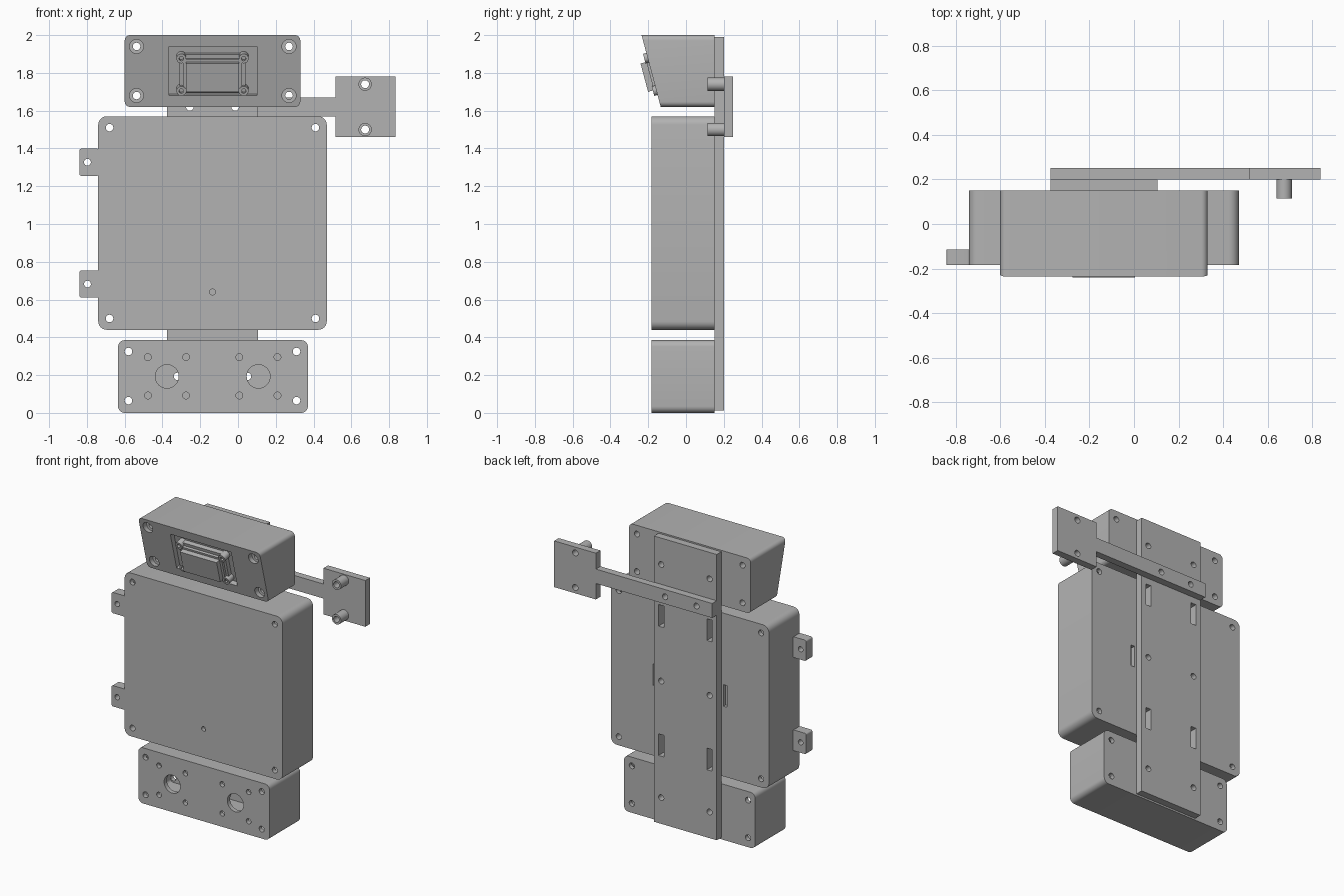
import bpy, bmesh, math
from mathutils import Matrix

cube = bpy.data.objects.get("Cube")
if cube:
    bpy.data.objects.remove(cube, do_unlink=True)

grey = bpy.data.materials.new("plain grey")
grey.use_nodes = True
grey.diffuse_color = (0.45, 0.45, 0.45, 1)
grey.node_tree.nodes["Principled BSDF"].inputs["Base Color"].default_value = (0.45, 0.45, 0.45, 1)

MID = -0.135          # x of the vertical centre line of the stack
BACK = 0.15           # rear face of the three housings
TILT = math.atan2(0.1, 0.375)
FACE = Matrix.Translation((0, -0.182, 1.8)) @ Matrix.Rotation(TILT, 4, 'X')


def circle(x, z, r, n=24):
    return [(x + r * math.cos(2 * math.pi * i / n), z + r * math.sin(2 * math.pi * i / n)) for i in range(n)]


def rect(x0, x1, z0, z1, r=0, n=6):
    if not r:
        return [(x0, z0), (x1, z0), (x1, z1), (x0, z1)]
    pts = []
    centres = [(x1 - r, z1 - r), (x0 + r, z1 - r), (x0 + r, z0 + r), (x1 - r, z0 + r)]
    for k, (cx, cz) in enumerate(centres):
        for i in range(n + 1):
            a = math.pi / 2 * (k + i / n)
            pts.append((cx + r * math.cos(a), cz + r * math.sin(a)))
    return pts


def prism(name, outline, y0, y1, matrix=None):
    """Extrude an x-z outline from y0 to y1."""
    bm = bmesh.new()
    face = bm.faces.new([bm.verts.new((x, y0, z)) for x, z in outline])
    grown = bmesh.ops.extrude_face_region(bm, geom=[face])["geom"]
    bmesh.ops.translate(bm, vec=(0, y1 - y0, 0), verts=[v for v in grown if isinstance(v, bmesh.types.BMVert)])
    bmesh.ops.recalc_face_normals(bm, faces=bm.faces)
    if matrix:
        bm.transform(matrix)
    mesh = bpy.data.meshes.new(name)
    bm.to_mesh(mesh)
    bm.free()
    mesh.materials.append(grey)
    obj = bpy.data.objects.new(name, mesh)
    bpy.context.collection.objects.link(obj)
    return obj


def cut(obj, outline, y0, y1, matrix=None):
    """Remove an extruded outline from a part."""
    tool = prism("cutter", outline, y0, y1, matrix)
    tool.hide_render = True
    mod = obj.modifiers.new("cut", 'BOOLEAN')
    mod.operation = 'DIFFERENCE'
    mod.solver = 'EXACT'
    mod.object = tool
    bpy.context.view_layer.objects.active = obj
    bpy.ops.object.modifier_apply(modifier=mod.name)
    bpy.data.objects.remove(tool, do_unlink=True)


def grid(xs, zs):
    return [(x, z) for x in xs for z in zs]


PLATE_X = (MID - 0.185, MID + 0.185)
SLOT_Z = (1.45, 0.555)

# Main housing: hollow box with screw holes and rear slots
main = prism("main_housing", rect(-0.74, 0.47, 0.44, 1.57, 0.045), -0.183, BACK)
cut(main, rect(-0.7, 0.43, 0.48, 1.53, 0.03), -0.153, 0.12)
for x, z in grid((-0.68, 0.41), (0.5, 1.51)):
    cut(main, circle(x, z, 0.02), -0.5, 0.5)
cut(main, circle(MID, 0.64, 0.016), -0.5, 0)
for x in PLATE_X:
    cut(main, circle(x, 1.0, 0.02), 0, 0.5)
    for z in SLOT_Z:
        cut(main, rect(x - 0.02, x + 0.02, z - 0.075, z + 0.075), 0, 0.5)
for x in (MID - 0.27, MID + 0.27):
    cut(main, rect(x - 0.014, x + 0.014, 0.925, 1.075), 0, 0.5)

# Side mounting tabs
for name, z in (("upper_tab", 1.327), ("lower_tab", 0.682)):
    tab = prism(name, rect(-0.84, -0.735, z - 0.072, z + 0.072, 0.012), -0.183, -0.115)
    cut(tab, circle(-0.797, z, 0.018), -0.5, 0.5)

# Lower housing: hollow box with two large ports, each ringed by four small holes
lower = prism("lower_housing", rect(-0.635, 0.37, 0, 0.385, 0.035), -0.183, BACK)
cut(lower, rect(-0.6, 0.335, 0.035, 0.35, 0.02), -0.153, 0.12)
for x, z in grid((-0.58, 0.31), (0.065, 0.325)):
    cut(lower, circle(x, z, 0.02), -0.5, 0.5)
for cx in (-0.376, 0.108):
    cut(lower, circle(cx, 0.193, 0.062, 40), -0.5, 0)
    for x, z in grid((cx - 0.101, cx + 0.101), (0.092, 0.295)):
        cut(lower, circle(x, z, 0.018), -0.5, 0)
for x in PLATE_X:
    cut(lower, circle(x, 0.193, 0.02), 0, 0.5)

# Upper housing: sloped front, counterbored screws, display pocket
head = prism("upper_housing", rect(-0.6, 0.33, 1.62, 2.0, 0.028), -0.4, BACK)
cut(head, rect(-2, 2, -1, 1), -1, 0, FACE)
for x, z in grid((-0.537, 0.27), (1.68, 1.94)):
    front = -0.182 - (z - 1.8) * math.tan(TILT)
    cut(head, circle(x, z, 0.02), -0.5, 0.5)
    cut(head, circle(x, z, 0.037), -0.5, front + 0.04)
cut(head, rect(-0.365, 0.10, -0.124, 0.145), -0.3, 0.035, FACE)
for x in PLATE_X:
    cut(head, circle(x, 1.807, 0.02), 0.1, 0.5)

# Display module set in the pocket
prism("display_base", rect(-0.31, 0.04, -0.112, 0.1), 0.005, 0.04, FACE)
prism("display_bezel", rect(-0.292, 0.022, -0.104, 0.078), -0.012, 0.01, FACE)
prism("display_screen", rect(-0.275, 0.005, -0.092, 0.063), -0.044, 0, FACE)
for x, s in grid((-0.3, 0.03), (-0.095, 0.083)):
    post = prism("display_post", circle(x, s, 0.026), -0.018, 0.038, FACE)
    cut(post, circle(x, s, 0.012), -0.1, 0.01, FACE)

# Back plate joining the housings
plate = prism("back_plate", rect(MID - 0.24, MID + 0.24, 0.012, 1.99), BACK, 0.2)
for x in PLATE_X:
    for z in (0.193, 1.0, 1.807):
        cut(plate, circle(x, z, 0.02), 0, 0.5)
    for z in SLOT_Z:
        cut(plate, rect(x - 0.02, x + 0.02, z - 0.075, z + 0.075), 0, 0.5)

# Side arm with a square pad
arm = prism("side_arm", [(MID - 0.24, 1.57), (0.515, 1.57), (0.515, 1.46), (0.835, 1.46),
                         (0.835, 1.78), (0.515, 1.78), (0.515, 1.67), (MID - 0.24, 1.67)], 0.2, 0.25)
for x in (MID - 0.12, MID + 0.12):
    for part in (arm, plate):
        cut(part, circle(x, 1.62, 0.02), 0, 0.5)

# Standoffs on the pad
for name, z in (("upper_standoff", 1.74), ("lower_standoff", 1.50)):
    standoff = prism(name, circle(0.673, z, 0.035), 0.115, 0.2)
    for part in (arm, standoff):
        cut(part, circle(0.673, z, 0.021), 0, 0.5)

# Smooth the rounded corners and bores, keep the edges sharp
bpy.ops.object.select_all(action='DESELECT')
for obj in bpy.context.collection.objects:
    if obj.type == 'MESH':
        obj.select_set(True)
        bpy.context.view_layer.objects.active = obj
bpy.ops.object.shade_smooth_by_angle(angle=math.radians(30))
